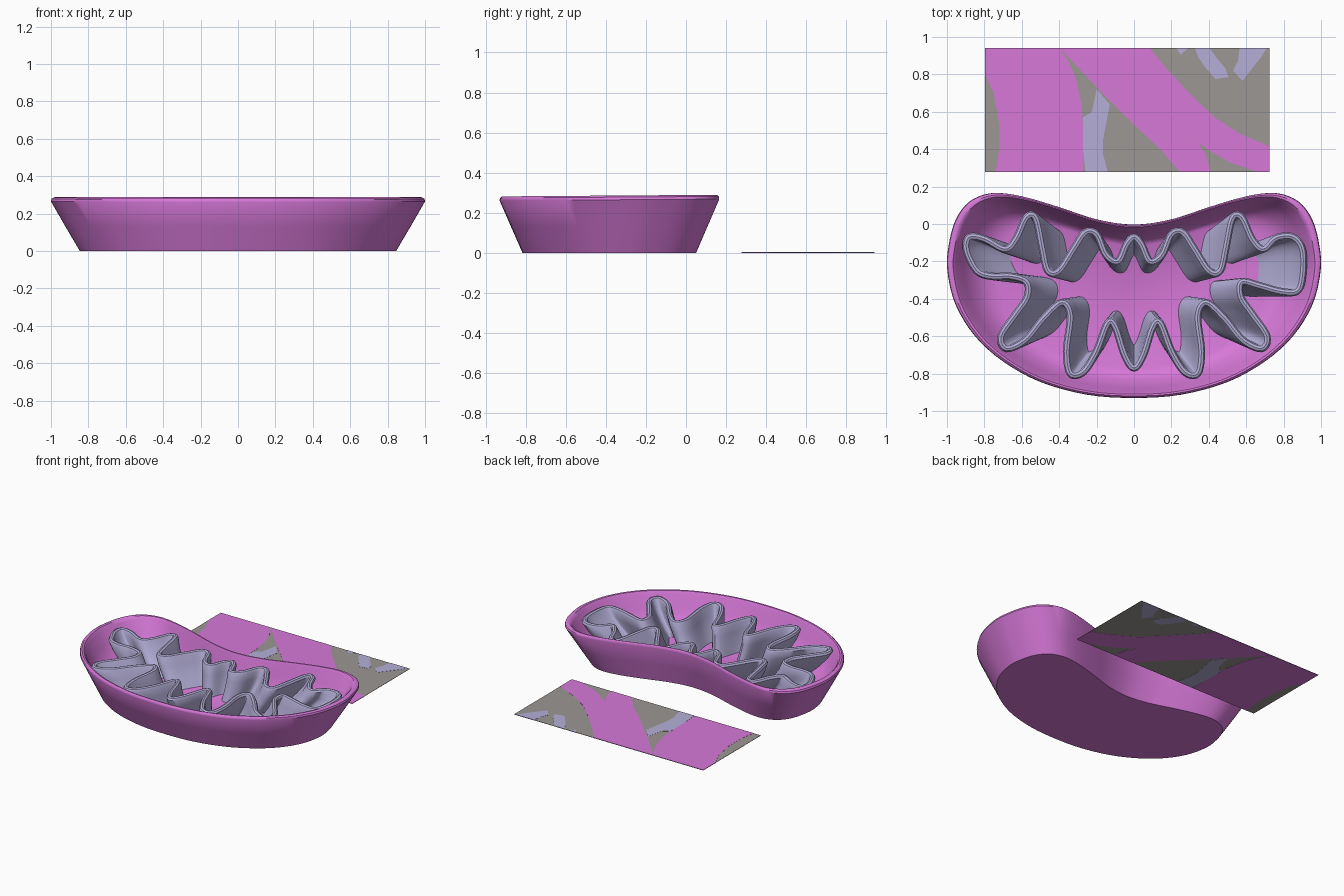
import bpy, bmesh, math
from mathutils import Vector

if "Cube" in bpy.data.objects:
    bpy.data.objects.remove(bpy.data.objects["Cube"])


def material(name, rgb):
    m = bpy.data.materials.new(name)
    m.diffuse_color = (*rgb, 1)
    m.use_nodes = True
    m.node_tree.nodes["Principled BSDF"].inputs["Base Color"].default_value = m.diffuse_color
    return m


PINK = material("pink", (0.68, 0.19, 0.69))
LAVENDER = material("lavender", (0.46, 0.43, 0.69))
GREY = material("warm grey", (0.33, 0.31, 0.295))


def closed_curve(pts, steps):
    """Closed Catmull-Rom curve through the points."""
    out, n = [], len(pts)
    P = [Vector(p) for p in pts]
    for i in range(n):
        a, b, c, d = (P[(i + k) % n] for k in (-1, 0, 1, 2))
        for s in range(steps):
            t = s / steps
            out.append(0.5 * (2 * b + (c - a) * t + (2 * a - 5 * b + 4 * c - d) * t * t
                              + (3 * b - a - 3 * c + d) * t ** 3))
    return out


def mirror(pts):
    return [(-x, y) for x, y in reversed(pts)]


def finish(name, bm, mat, smooth=True):
    bmesh.ops.recalc_face_normals(bm, faces=bm.faces)
    me = bpy.data.meshes.new(name)
    bm.to_mesh(me)
    bm.free()
    me.materials.append(mat)
    ob = bpy.data.objects.new(name, me)
    bpy.context.collection.objects.link(ob)
    if smooth:
        bpy.ops.object.select_all(action='DESELECT')
        ob.select_set(True)
        bpy.context.view_layer.objects.active = ob
        bpy.ops.object.shade_smooth_by_angle(angle=math.radians(40))
    return ob


def loft(name, rows, mat, caps):
    """Skin closed rings; either cap both ends or join last ring to first."""
    bm = bmesh.new()
    rings = [[bm.verts.new(p) for p in r] for r in rows]
    n = len(rings[0])
    pairs = list(zip(rings, rings[1:]))
    if not caps:
        pairs.append((rings[-1], rings[0]))
    for a, b in pairs:
        for i in range(n):
            j = (i + 1) % n
            bm.faces.new((a[i], a[j], b[j], b[i]))
    if caps:
        bm.faces.new(rings[0])
        bm.faces.new(rings[-1])
    return finish(name, bm, mat)


# Outer shell: bean outline swept through a bowl profile
half = [(0.2, 0.025), (0.4, 0.09), (0.6, 0.148), (0.76, 0.165), (0.88, 0.12),
        (0.955, 0.02), (0.992, -0.12), (0.998, -0.25), (0.955, -0.43), (0.85, -0.6),
        (0.7, -0.735), (0.5, -0.845), (0.25, -0.913)]
bean = closed_curve([(0, -0.003)] + half + [(0, -0.93)] + mirror(half), 4)
CY = -0.385
profile = [(0.845, 0.79, 0), (0.925, 0.897, 0.135), (1, 1, 0.265), (0.996, 0.996, 0.278),
           (0.982, 0.98, 0.286), (0.967, 0.963, 0.284), (0.95, 0.944, 0.265),
           (0.91, 0.9, 0.18), (0.84, 0.82, 0.095), (0.78, 0.76, 0.058), (0.72, 0.70, 0.045)]
loft("outer_shell",
     [[(p.x * sx, CY + (p.y - CY) * sy, z * (1 + 0.025 * (p.y + 0.4))) for p in bean]
      for sx, sy, z in profile], PINK, True)

# Folded inner wall: wavy closed ribbon that narrows toward the floor
top_half = [(0.04, -0.11), (0.085, -0.2), (0.15, -0.165), (0.2, -0.055), (0.26, -0.045),
            (0.32, -0.13), (0.4, -0.25), (0.46, -0.25), (0.49, -0.13), (0.525, 0.03),
            (0.575, 0.035), (0.63, -0.08)]
end_right = [(0.69, -0.135), (0.76, -0.075), (0.85, -0.07), (0.9, -0.14), (0.9, -0.28),
             (0.87, -0.36), (0.78, -0.36), (0.67, -0.33)]
end_left = [(0.69, -0.135), (0.8, -0.08), (0.88, -0.07), (0.895, -0.14), (0.84, -0.25),
            (0.76, -0.28), (0.66, -0.28)]
low_half = [(0.575, -0.31), (0.57, -0.39), (0.63, -0.48), (0.71, -0.6), (0.68, -0.665),
            (0.58, -0.62), (0.48, -0.5), (0.385, -0.42), (0.34, -0.49), (0.36, -0.68),
            (0.34, -0.8), (0.27, -0.79), (0.2, -0.68), (0.14, -0.53), (0.1, -0.55),
            (0.05, -0.7)]
path = closed_curve([(0, -0.07)] + top_half + end_right + low_half + [(0, -0.77)]
                    + mirror(top_half + end_left + low_half), 5)
normals = []
for i in range(len(path)):
    t = (path[(i + 1) % len(path)] - path[i - 1]).normalized()
    normals.append(Vector((-t.y, t.x)))


def ribbon_row(offset, z):
    s = min(1, max(0, (z - 0.04) / 0.2))
    k = 1 - 0.25 * (1 - s) ** 1.35
    c = Vector((0, -0.37))
    out = []
    for p, n in zip(path, normals):
        q = c + (p - c) * k + n * offset
        out.append((q.x, q.y, z))
    return out


W = 0.02
side = [0.04, 0.08, 0.13, 0.185, 0.24]
rows = [ribbon_row(W, z) for z in side]
rows += [ribbon_row(W * 0.65, 0.253), ribbon_row(0, 0.258), ribbon_row(-W * 0.65, 0.253)]
rows += [ribbon_row(-W, z) for z in reversed(side)]
loft("folded_inner_wall", rows, LAVENDER, False)


# Flat colour sheet behind the shell, with patches as very thin plates
def plate(name, pts, mat, z0, z1):
    bm = bmesh.new()
    f = bm.faces.new([bm.verts.new((x / 100, y / 100, z0)) for x, y in pts])
    new = bmesh.ops.extrude_face_region(bm, geom=[f])["geom"]
    for v in new:
        if isinstance(v, bmesh.types.BMVert):
            v.co.z = z1
    return finish(name, bm, mat, False)


plate("sheet_base", [(-79.7, 27.8), (72.5, 27.8), (72.5, 94), (-79.7, 94)], GREY, 0.001, 0.003)
patches = {
    "sheet_left_band": (PINK, [(-79.7, 94), (-39.5, 94), (-35, 87), (-31, 77.5), (-28, 64),
                               (-27.3, 53), (-27.3, 27.8), (-74, 27.8), (-72, 40), (-72, 53),
                               (-75, 70), (-79.7, 80)]),
    "sheet_diagonal_band": (PINK, [(-39.5, 94), (8.5, 94), (16.5, 84), (30, 69.5), (43, 57),
                                   (57, 48), (72.5, 41.5), (72.5, 27.8), (66, 27.8), (51, 33),
                                   (41, 39), (34, 43.5), (38, 38), (41, 27.8), (24.5, 27.8),
                                   (14, 40), (-2, 55), (-18, 71)]),
    "sheet_spot_a": (LAVENDER, [(-20, 72), (-13, 64), (-14.5, 56), (-16.5, 45), (-16.5, 37),
                                (-14, 27.8), (-26, 27.8), (-27.3, 40), (-27.3, 57), (-22.5, 60)]),
    "sheet_spot_b": (LAVENDER, [(22.5, 94), (25, 90.5), (29, 94)]),
    "sheet_spot_c": (LAVENDER, [(32.5, 94), (34.5, 89), (38, 84), (43.5, 77.5), (50.5, 78.5),
                                (49, 83), (44, 89), (40.5, 94)]),
    "sheet_spot_d": (LAVENDER, [(56.5, 94), (55.5, 87), (53, 82), (58, 76.5), (63, 83),
                                (67, 88), (71, 94)]),
}
for name, (mat, pts) in patches.items():
    plate(name, pts, mat, 0.0, 0.004)
